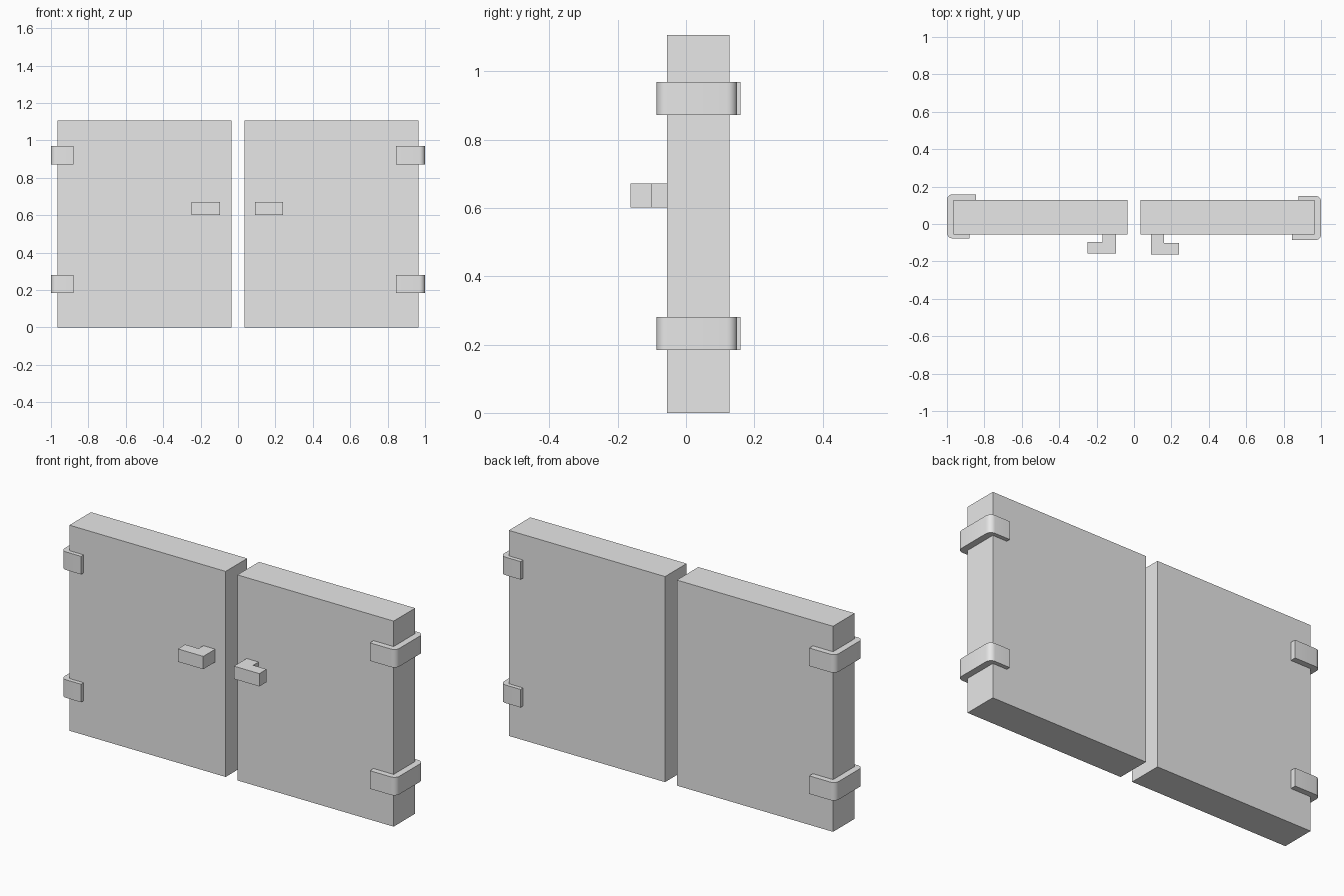
import bpy
import bmesh
import math

cube = bpy.data.objects.get("Cube")
if cube:
    bpy.data.objects.remove(cube, do_unlink=True)

grey = bpy.data.materials.new("plain_grey")
grey.use_nodes = True
grey.diffuse_color = (0.8, 0.8, 0.8, 1)
grey.node_tree.nodes["Principled BSDF"].inputs["Base Color"].default_value = (0.8, 0.8, 0.8, 1)

HEIGHT = 1.106
FRONT, BACK = -0.055, 0.128
INNER, OUTER = 0.035, 0.965
MID_Y = (FRONT + BACK) / 2


def prism(name, outline, z0, z1, round_x=None, radius=0.03):
    """Extrude an (x, y) outline upward; round the upright edges at round_x."""
    bm = bmesh.new()
    face = bm.faces.new([bm.verts.new((x, y, z0)) for x, y in outline])
    made = bmesh.ops.extrude_face_region(bm, geom=[face])["geom"]
    top = [v for v in made if isinstance(v, bmesh.types.BMVert)]
    bmesh.ops.translate(bm, verts=top, vec=(0, 0, z1 - z0))
    if round_x is not None:
        edges = [e for e in bm.edges
                 if all(abs(v.co.x - round_x) < 1e-4 for v in e.verts)
                 and abs(e.verts[0].co.z - e.verts[1].co.z) > 1e-4]
        bmesh.ops.bevel(bm, geom=edges, offset=radius, segments=6,
                        profile=0.5, affect='EDGES')
    bmesh.ops.recalc_face_normals(bm, faces=bm.faces[:])
    mesh = bpy.data.meshes.new(name)
    bm.to_mesh(mesh)
    bm.free()
    obj = bpy.data.objects.new(name, mesh)
    bpy.context.collection.objects.link(obj)
    mesh.materials.append(grey)
    if round_x is not None:
        bpy.ops.object.select_all(action='DESELECT')
        obj.select_set(True)
        bpy.context.view_layer.objects.active = obj
        bpy.ops.object.shade_smooth_by_angle(angle=math.radians(35))
    return obj


# Hinge clasp: long arm on the front, shorter arm on the back
clasp = [(0.845, -0.086), (1.0, -0.086), (1.0, 0.15), (0.88, 0.15),
         (0.88, BACK), (OUTER, BACK), (OUTER, FRONT), (0.845, FRONT)]

# L-shaped handle: short stem and a bar pointing away from the gap
handle = [(0.09, FRONT), (0.09, -0.163), (0.241, -0.163),
          (0.241, -0.101), (0.161, -0.101), (0.161, FRONT)]

for side, s in (("left", 1), ("right", -1)):
    # Door panel
    prism(side + "_door", [(s * INNER, FRONT), (s * OUTER, FRONT),
                           (s * OUTER, BACK), (s * INNER, BACK)], 0, HEIGHT)

    # Hinges, turned half a circle for the other door
    turned = [(s * x, MID_Y + s * (y - MID_Y)) for x, y in clasp]
    for level, z in (("lower", 0.184), ("upper", 0.872)):
        prism(f"{side}_{level}_hinge", turned, z, z + 0.097, round_x=s)

    # Handle, slightly offset on the right door
    dx, dy = (0, 0) if s > 0 else (0.007, 0.006)
    bar = [(s * (x + dx), y if y == FRONT else y + dy) for x, y in handle]
    prism(side + "_handle", bar, 0.602, 0.671)
